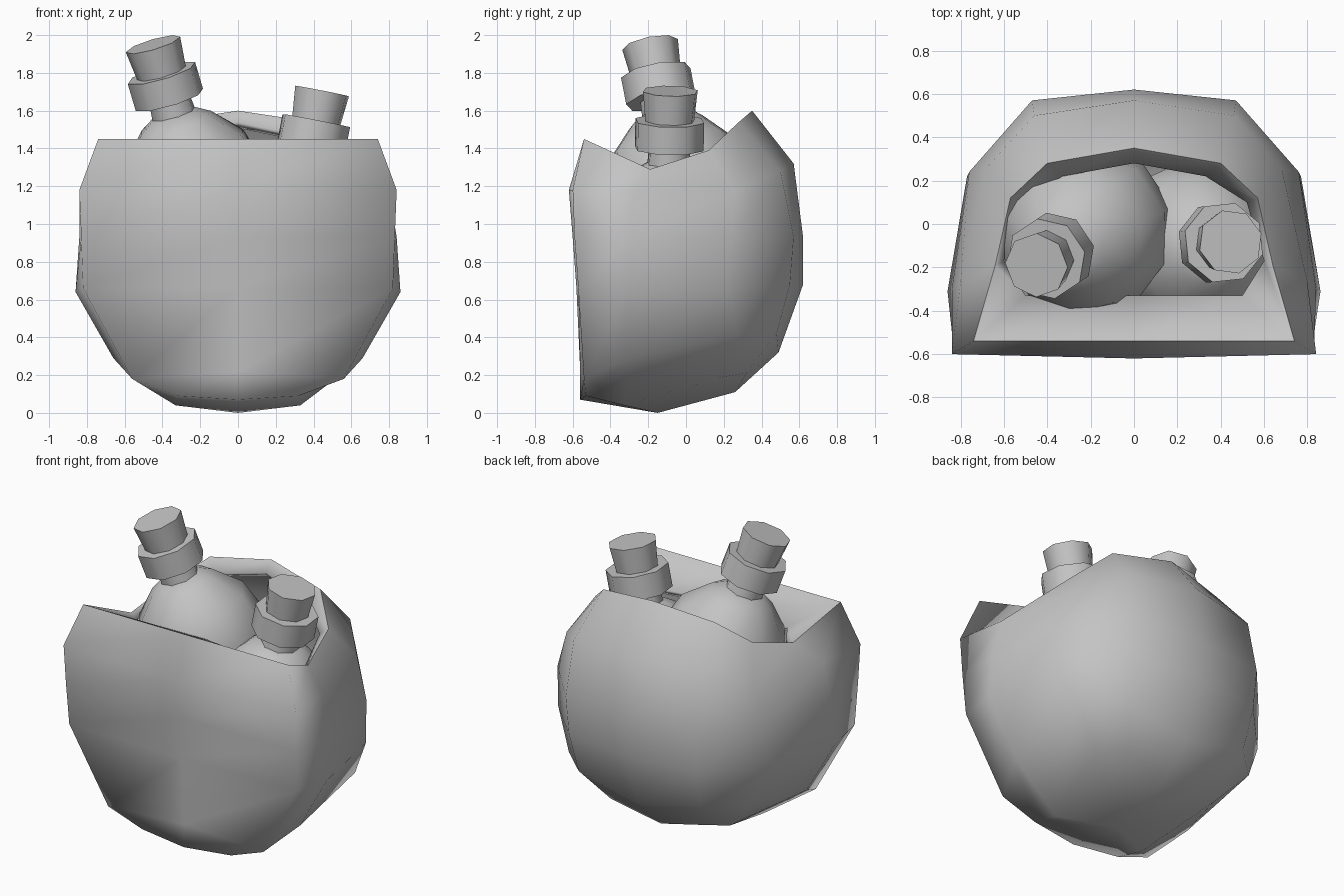
import bpy, bmesh, math
from mathutils import Vector

cube = bpy.data.objects.get("Cube")
if cube:
    bpy.data.objects.remove(cube, do_unlink=True)

grey = bpy.data.materials.new("plain_grey")
grey.use_nodes = True
grey.diffuse_color = (0.55, 0.55, 0.55, 1)
grey.node_tree.nodes["Principled BSDF"].inputs["Base Color"].default_value = grey.diffuse_color


def make_object(name, bm, smooth_angle):
    """Turn a bmesh into a grey object, smooth below the given angle."""
    bmesh.ops.recalc_face_normals(bm, faces=bm.faces)
    mesh = bpy.data.meshes.new(name)
    bm.to_mesh(mesh)
    bm.free()
    mesh.materials.append(grey)
    obj = bpy.data.objects.new(name, mesh)
    bpy.context.collection.objects.link(obj)
    bpy.ops.object.select_all(action="DESELECT")
    obj.select_set(True)
    bpy.context.view_layer.objects.active = obj
    bpy.ops.object.shade_smooth_by_angle(angle=math.radians(smooth_angle), keep_sharp_edges=True)
    return obj


# Pouch: ribs running from the folded-in mouth over the rim down to the base
back_centre = [(0, .28, 1.54), (0, .35, 1.6), (0, .57, 1.32), (0, .62, .93), (0, .62, .68), (0, .49, .32), (0, .26, .11)]
back_side = [(.33, .22, 1.47), (.4, .28, 1.54), (.46, .5, 1.28), (.47, .57, .93), (.46, .55, .68), (.44, .48, .42), (.32, .32, .21)]
side_rear = [(.52, .1, 1.35), (.57, .12, 1.39), (.68, .26, 1.18), (.76, .24, .93), (.77, .22, .66), (.65, .28, .41), (.45, .19, .19)]
side = [(.6, -.17, 1.26), (.64, -.19, 1.29), (.8, -.27, 1.17), (.84, -.3, .93), (.86, -.31, .64), (.66, -.3, .29), (.33, -.33, .04)]
front_corner = [(.5, -.33, 1.3), (.74, -.54, 1.45), (.84, -.6, 1.18), (.83, -.59, .93), (.82, -.57, .66), (.56, -.54, .18), (.32, -.53, .09)]
front_centre = [(0, -.33, 1.34), (0, -.54, 1.45), (0, -.62, 1.18), (0, -.6, .93), (0, -.58, .66), (0, -.56, .22), (0, -.56, .07)]

half = [back_centre, back_side, side_rear, side, front_corner, front_centre]
mirrored = [[(-x, y, z) for x, y, z in rib] for rib in half[-2:0:-1]]

bm = bmesh.new()
ribs = [[bm.verts.new(p) for p in rib] for rib in half + mirrored]
base = bm.verts.new((0, -.15, 0))
for i, rib in enumerate(ribs):
    following = ribs[(i + 1) % len(ribs)]
    for k in range(len(rib) - 1):
        bm.faces.new((rib[k], rib[k + 1], following[k + 1], following[k]))
    bm.faces.new((rib[-1], base, following[-1]))
    # Crisp crease along the rim
    bm.edges.get((rib[1], following[1])).smooth = False
pouch = make_object("pouch", bm, 180)
wall = pouch.modifiers.new("wall", "SOLIDIFY")
wall.thickness = 0.045
wall.offset = -1


def lathe(name, centre, axis, profile, sides, turn=0):
    """Spin (radius, distance) pairs around an axis and cap both ends."""
    spin = Vector(axis).to_track_quat("Z", "Y")
    bm = bmesh.new()
    rings = []
    for radius, along in profile:
        ring = []
        for i in range(sides):
            a = math.tau * (i + turn) / sides
            local = Vector((radius * math.cos(a), radius * math.sin(a), along))
            ring.append(bm.verts.new(Vector(centre) + spin @ local))
        rings.append(ring)
    for low, high in zip(rings, rings[1:]):
        for i in range(sides):
            j = (i + 1) % sides
            bm.faces.new((low[i], low[j], high[j], high[i]))
    bm.faces.new(rings[0])
    bm.faces.new(rings[-1])
    return make_object(name, bm, 60)


# Flasks: round body with neck, raised collar and flared stopper
body = [(.1, -.4), (.28, -.3), (.38, -.12), (.4, .06), (.34, .27), (.2, .42), (.12, .47)]
neck = [(.12, .45), (.11, .58)]
collar = [(.11, .55), (.19, .55), (.19, .7), (.11, .7)]
stopper = [(.13, .66), (.15, .86)]

flasks = {
    "right": ((-.21, -.03, 1.14), (-.24, -.16, .81)),
    "left": ((.28, -.1, .86), (.19, .02, .97)),
}
for label, (centre, axis) in flasks.items():
    lathe(label + "_flask_body", centre, axis, body, 10)
    lathe(label + "_flask_neck", centre, axis, neck, 8, .5)
    lathe(label + "_flask_collar", centre, axis, collar, 8, .5)
    lathe(label + "_flask_stopper", centre, axis, stopper, 8, .2)
